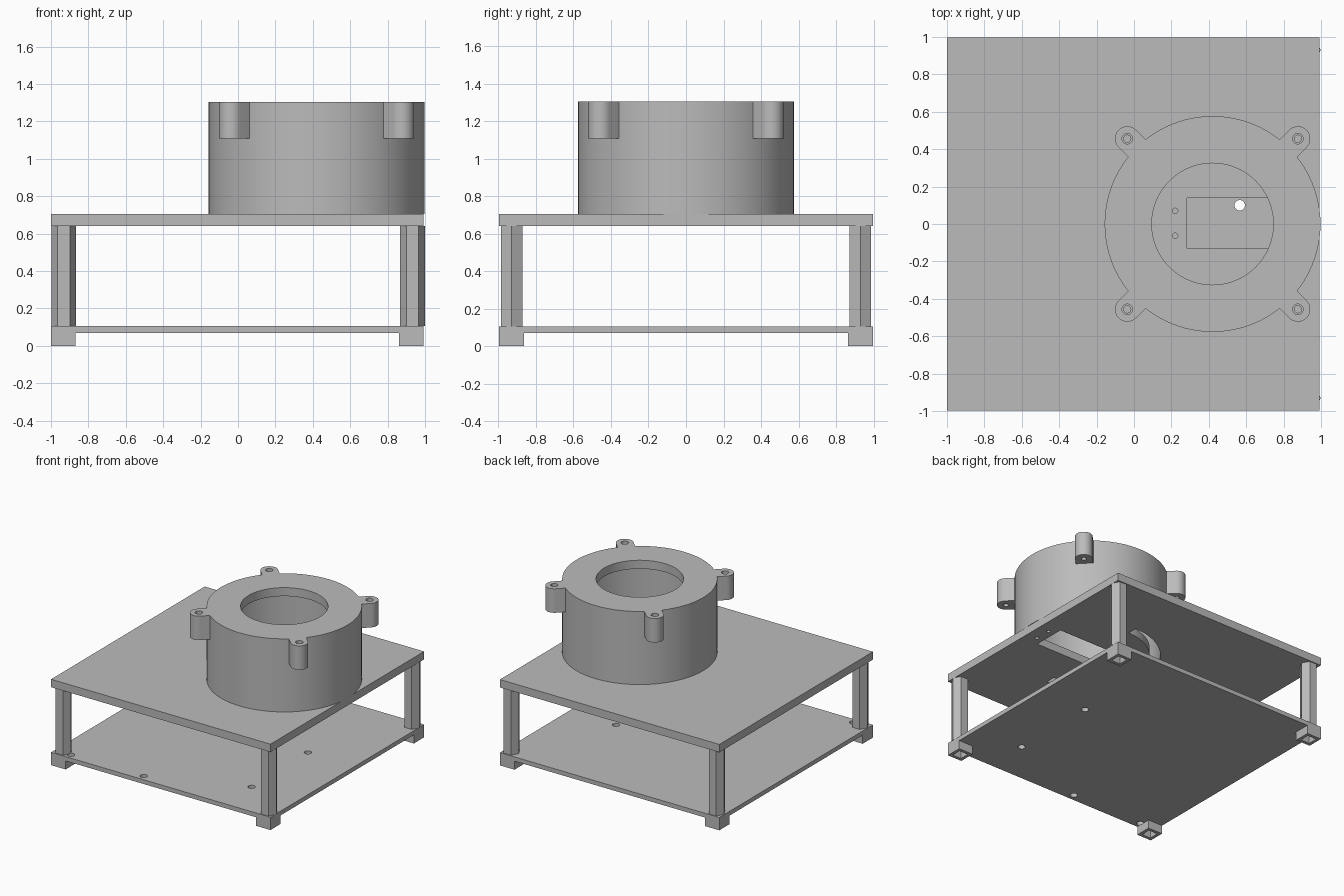
import bpy, bmesh, math
from mathutils import Matrix

cube = bpy.data.objects.get("Cube")
if cube:
    bpy.data.objects.remove(cube, do_unlink=True)

grey = bpy.data.materials.new("plain grey")
grey.use_nodes = True
grey.diffuse_color = (0.5, 0.5, 0.5, 1)
grey.node_tree.nodes["Principled BSDF"].inputs["Base Color"].default_value = (0.5, 0.5, 0.5, 1)


def finish(name, bm):
    bmesh.ops.recalc_face_normals(bm, faces=bm.faces)
    mesh = bpy.data.meshes.new(name)
    bm.to_mesh(mesh)
    bm.free()
    mesh.materials.append(grey)
    obj = bpy.data.objects.new(name, mesh)
    bpy.context.collection.objects.link(obj)
    return obj


def add_prism(bm, outline, z0, z1):
    face = bm.faces.new([bm.verts.new((x, y, z0)) for x, y in outline])
    top = bmesh.ops.extrude_face_region(bm, geom=[face])["geom"]
    bmesh.ops.translate(bm, verts=[v for v in top if isinstance(v, bmesh.types.BMVert)],
                        vec=(0, 0, z1 - z0))


def prism(name, outlines, z0, z1):
    bm = bmesh.new()
    for outline in outlines:
        add_prism(bm, outline, z0, z1)
    return finish(name, bm)


def rect(x0, x1, y0, y1):
    return [(x0, y0), (x1, y0), (x1, y1), (x0, y1)]


def arc(cx, cy, r, a0, a1, n):
    angles = [math.radians(a0 + (a1 - a0) * i / n) for i in range(n + 1)]
    return [(cx + r * math.cos(a), cy + r * math.sin(a)) for a in angles]


def circle(cx, cy, r, n=24):
    return arc(cx, cy, r, 0, 360, n)[:-1]


def cut(obj, outlines, z0, z1):
    cutter = prism("cutter", outlines, z0, z1)
    cutter.hide_render = True
    mod = obj.modifiers.new("cut", 'BOOLEAN')
    mod.operation, mod.solver, mod.object = 'DIFFERENCE', 'EXACT', cutter
    activate(obj)
    bpy.ops.object.modifier_apply(modifier=mod.name)
    bpy.data.objects.remove(cutter, do_unlink=True)


def activate(obj):
    bpy.ops.object.select_all(action='DESELECT')
    obj.select_set(True)
    bpy.context.view_layer.objects.active = obj


def smooth(obj):
    activate(obj)
    bpy.ops.object.shade_smooth_by_angle(angle=math.radians(30))


X0, X1, Y = -1.0, 0.992, 0.996      # plate limits
CX = 0.42                           # housing centre

# Bottom plate with four mounting holes
bottom = prism("bottom_plate", [rect(X0, X1, -Y, Y)], 0.07, 0.105)
holes = [(0.565, 0.10), (0.57, -0.637), (-0.197, -0.94), (-0.855, -0.945)]
cut(bottom, [circle(x, y, 0.028) for x, y in holes], 0.0, 0.2)

# Top plate: connector window, its screw holes, and a hidden half-ring slot
top = prism("top_plate", [rect(X0, X1, -Y, Y)], 0.64, 0.705)
slot = arc(CX, 0, 0.52, 90, 270, 40) + arc(CX, 0, 0.44, 270, 90, 40)
screws = [circle(x, y, 0.015, 12) for x in (0.22, 0.90) for y in (-0.063, 0.07)]
cut(top, [rect(0.283, 0.84, -0.13, 0.14), slot] + screws, 0.5, 0.8)

# Hexagonal posts and hollow square feet at the corners
for sx, xname in ((-1, "right"), (1, "left")):
    for sy, yname in ((-1, "front"), (1, "back")):
        px, py = (-0.932 if sx < 0 else 0.933), sy * 0.93
        prism(f"{yname}_{xname}_post", [circle(px, py, 0.066, 6)], 0.105, 0.64)
        fx = X0 + 0.066 if sx < 0 else X1 - 0.066
        fy = sy * (Y - 0.066)
        foot = prism(f"{yname}_{xname}_foot",
                     [rect(fx - 0.066, fx + 0.066, fy - 0.066, fy + 0.066)], 0, 0.07)
        cut(foot, [rect(fx - 0.04, fx + 0.04, fy - 0.04, fy + 0.04)], -0.1, 0.2)

# Round housing: a lathed wall with a lid that has a central opening
bm = bmesh.new()
section = [(0.577, 0.705), (0.577, 1.305), (0.325, 1.305),
           (0.325, 1.235), (0.52, 1.235), (0.52, 0.705)]
verts = [bm.verts.new((r, 0, z)) for r, z in section]
edges = [bm.edges.new((verts[i], verts[(i + 1) % len(verts)])) for i in range(len(verts))]
bmesh.ops.spin(bm, geom=verts + edges, cent=(0, 0, 0), axis=(0, 0, 1),
               angle=2 * math.pi, steps=96, use_merge=True)
bmesh.ops.remove_doubles(bm, verts=bm.verts, dist=0.0005)
bmesh.ops.translate(bm, verts=bm.verts, vec=(CX, 0, 0))
smooth(finish("housing", bm))

# Screw lugs around the housing rim, each with a stepped hole
for i in range(4):
    outline = arc(0.645, 0, 0.066, -90, 90, 24) + [(0.546, 0.066), (0.546, -0.066)]
    lug = prism(f"screw_lug_{i + 1}", [outline], 1.108, 1.305)
    cut(lug, [circle(0.645, 0, 0.019)], 1.0, 1.4)
    cut(lug, [circle(0.645, 0, 0.028)], 1.235, 1.4)
    lug.data.transform(Matrix.Translation((CX, 0, 0))
                       @ Matrix.Rotation(math.radians(45 + 90 * i), 4, 'Z'))
    smooth(lug)
